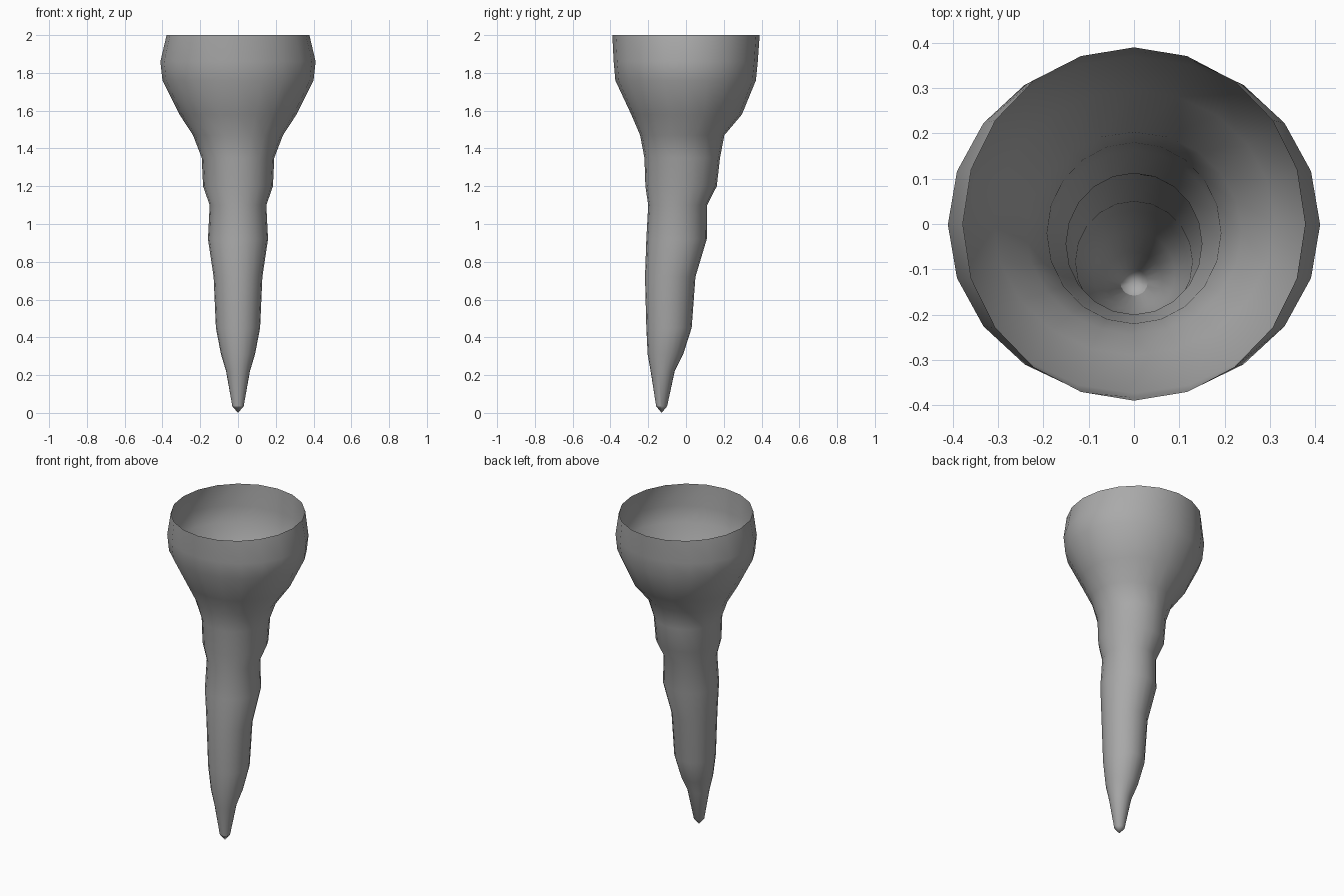
import bpy, bmesh, math

cube = bpy.data.objects.get("Cube")
if cube:
    bpy.data.objects.remove(cube, do_unlink=True)

SIDES = 20

# Plain grey surface
grey = bpy.data.materials.new("plain_grey")
grey.use_nodes = True
colour = (0.4, 0.4, 0.4, 1)
grey.diffuse_color = colour
grey.node_tree.nodes["Principled BSDF"].inputs["Base Color"].default_value = colour

# Cross-sections from the rim down: height, half width, front y, back y
sections = [
    (2.0, 0.378, -0.39, 0.39),
    (1.86, 0.411, -0.383, 0.38),
    (1.76, 0.40, -0.374, 0.37),
    (1.58, 0.31, -0.29, 0.296),
    (1.47, 0.238, -0.243, 0.203),
    (1.35, 0.192, -0.22, 0.18),
    (1.2, 0.185, -0.215, 0.163),
    (1.1, 0.15, -0.2, 0.112),
    (0.92, 0.159, -0.21, 0.11),
    (0.72, 0.129, -0.217, 0.05),
    (0.45, 0.117, -0.21, 0.03),
    (0.31, 0.09, -0.203, -0.015),
    (0.22, 0.063, -0.187, -0.06),
    (0.035, 0.03, -0.158, -0.1),
]


def add_ring(bm, z, half_width, front, back):
    """One oval ring, shifted towards the front as the spike leans."""
    centre, depth = (front + back) / 2, (back - front) / 2
    angles = [math.tau * i / SIDES for i in range(SIDES)]
    return [bm.verts.new((half_width * math.cos(a), centre + depth * math.sin(a), z))
            for a in angles]


# Hollow flared spike, open at the top
bm = bmesh.new()
rings = [add_ring(bm, *s) for s in sections]
for upper, lower in zip(rings, rings[1:]):
    for i in range(SIDES):
        j = (i + 1) % SIDES
        bm.faces.new((upper[i], lower[i], lower[j], upper[j]))

# Blunt pointed tip
tip = bm.verts.new((0, -0.129, 0))
for i in range(SIDES):
    bm.faces.new((rings[-1][i], tip, rings[-1][(i + 1) % SIDES]))

mesh = bpy.data.meshes.new("flared_spike")
bm.to_mesh(mesh)
bm.free()
mesh.materials.append(grey)
spike = bpy.data.objects.new("flared_spike", mesh)
bpy.context.collection.objects.link(spike)

# Smooth sides with a crisp edge at the tip
bpy.ops.object.select_all(action='DESELECT')
spike.select_set(True)
bpy.context.view_layer.objects.active = spike
bpy.ops.object.shade_smooth_by_angle(angle=math.radians(30))
